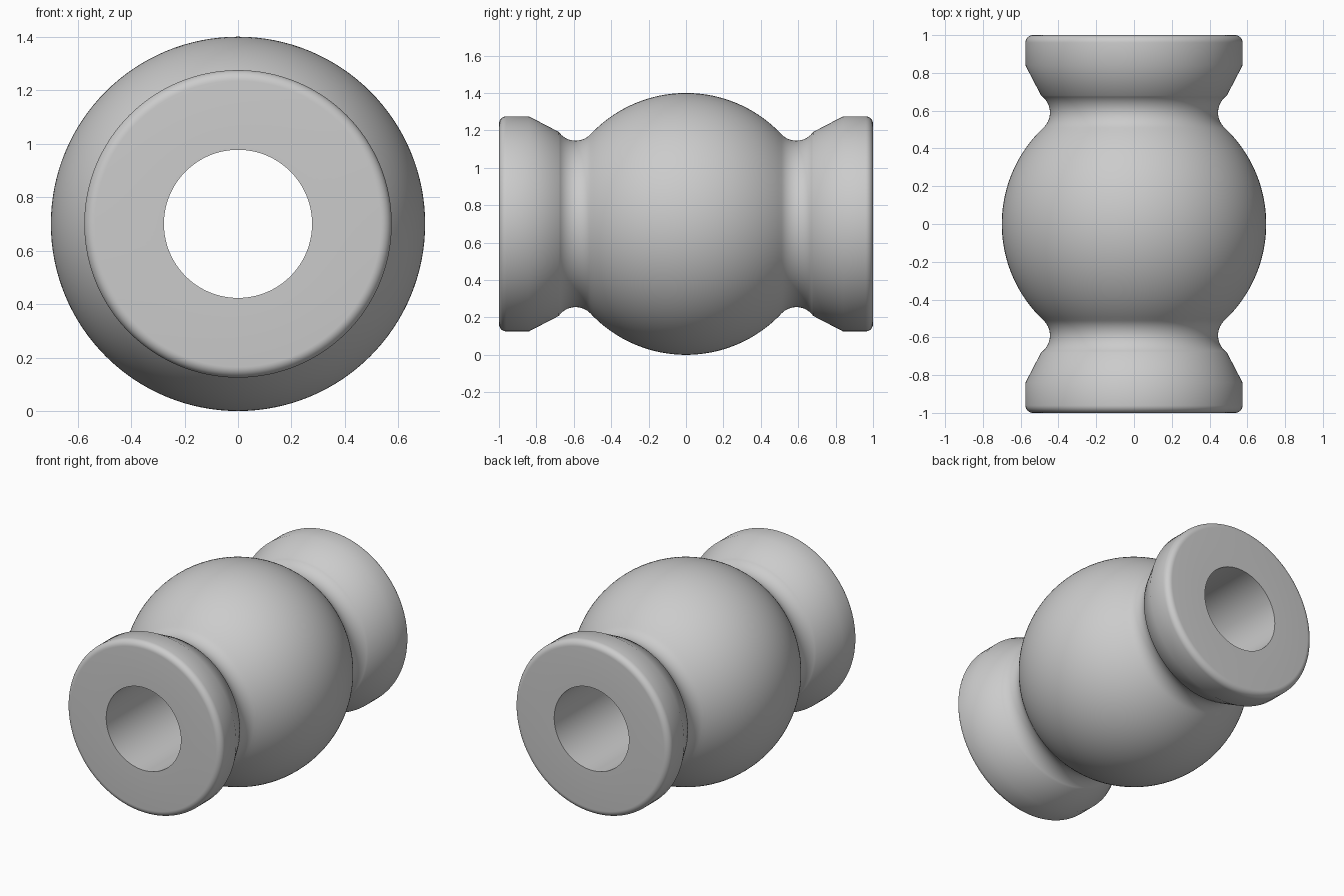
import bpy, bmesh
from math import pi, sin, cos, asin, atan2, radians
from mathutils import Vector

if "Cube" in bpy.data.objects:
    bpy.data.objects.remove(bpy.data.objects["Cube"])

BALL = 0.70    # ball radius, also the height of the axis
BORE = 0.277   # radius of the through hole
RIM = 0.575    # outer radius of the end flanges
STEPS = 128


def arc(cy, cr, radius, start, end, count):
    """Points (along axis, radius from axis) on an arc."""
    angles = [start + (end - start) * i / count for i in range(count + 1)]
    return [(cy + radius * cos(a), cr + radius * sin(a)) for a in angles]


# Half profile: ball, neck fillet, cone, rounded rim
neck_y, neck_r, fillet = 0.59, 0.555, 0.11
tangent = atan2(neck_r, neck_y)
half = arc(0, 0, BALL, pi / 2, tangent, 24)
half += arc(neck_y, neck_r, fillet, tangent - pi, -radians(35), 16)[1:]
half += [(0.84, RIM)]
half += arc(0.96, RIM - 0.04, 0.04, pi / 2, 0, 8)
half += [(1, BORE)]
profile = [(-y, r) for y, r in reversed(half[1:])] + half

# Spin the closed profile around the y axis
bm = bmesh.new()
verts = [bm.verts.new((r, y, BALL)) for y, r in profile]
edges = [bm.edges.new((a, b)) for a, b in zip(verts, verts[1:] + verts[:1])]
bmesh.ops.spin(bm, geom=verts + edges, cent=(0, 0, BALL), axis=(0, 1, 0),
               angle=2 * pi, steps=STEPS, use_merge=True)
bmesh.ops.remove_doubles(bm, verts=bm.verts, dist=0.0001)
bmesh.ops.recalc_face_normals(bm, faces=bm.faces)
mesh = bpy.data.meshes.new("bored_ball_joint")
bm.to_mesh(mesh)
bm.free()
joint = bpy.data.objects.new("bored_ball_joint", mesh)
bpy.context.collection.objects.link(joint)

# Plain grey metal
grey = bpy.data.materials.new("grey")
grey.use_nodes = True
colour = (0.6, 0.6, 0.6, 1)
grey.diffuse_color = colour
grey.node_tree.nodes["Principled BSDF"].inputs["Base Color"].default_value = colour
mesh.materials.append(grey)

# Smooth shading with sharp bore edges
bpy.ops.object.select_all(action="DESELECT")
joint.select_set(True)
bpy.context.view_layer.objects.active = joint
bpy.ops.object.shade_smooth_by_angle(angle=radians(30))
